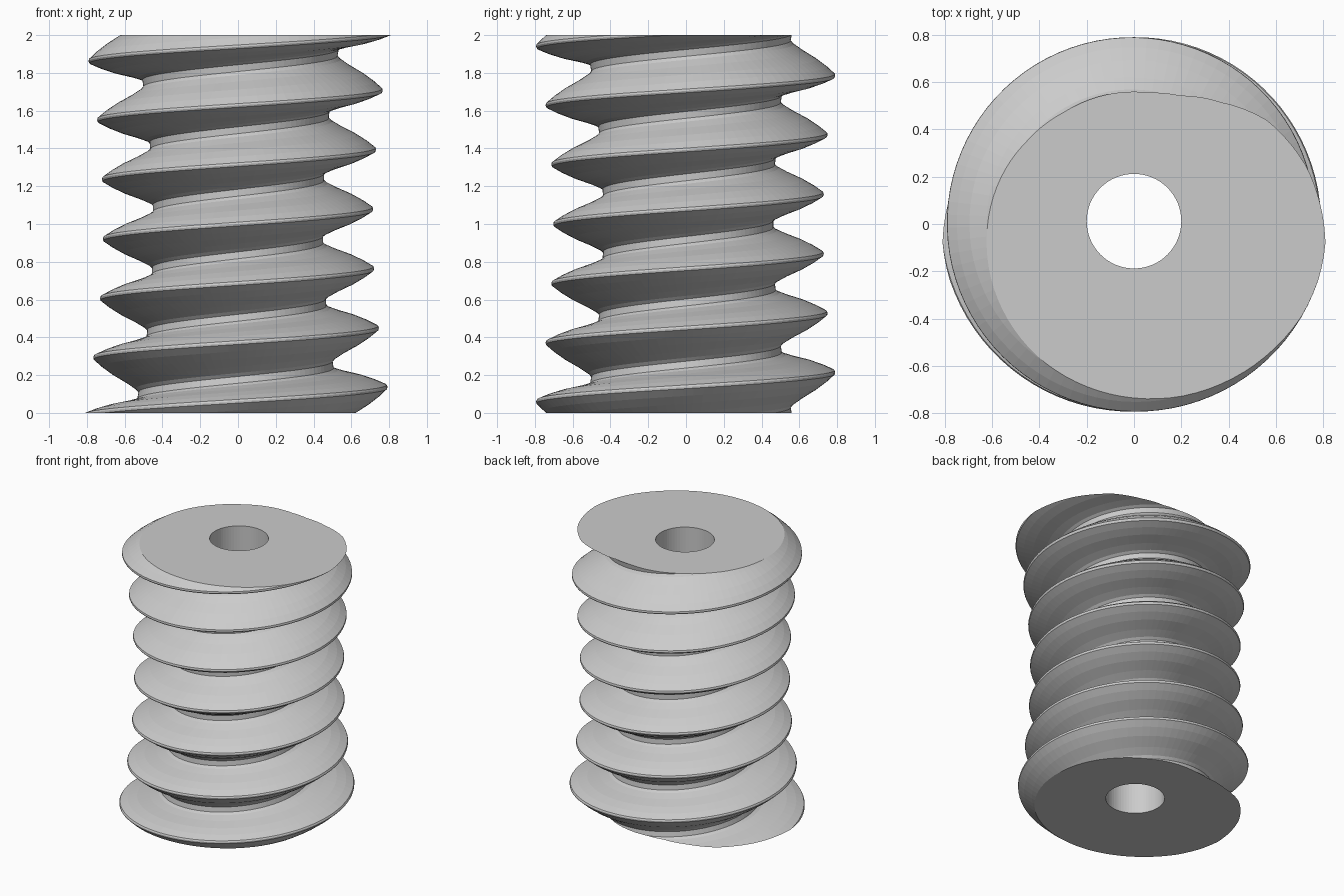
import bpy, bmesh, math

if "Cube" in bpy.data.objects:
    bpy.data.objects.remove(bpy.data.objects["Cube"])

SEG = 90              # steps per turn
HEIGHT = 2.0
AXIS_Y = 0.012        # small offset of the worm axis
HOLE_R = 0.20
WAIST_R = 0.715       # crest radius at mid height
ARC_R = 4.9           # radius of the arc that gives the hourglass shape
PITCH = 0.3145

# half of one thread: (distance along the axis from the crest, depth below it)
half = [(0.01, 0.003), (0.04, 0.05), (0.07, 0.11), (0.1, 0.19), (0.125, 0.247), (0.14, 0.265)]
profile = [(-z, d) for z, d in reversed(half)] + [(0, 0)] + half
M = len(profile)
TURNS = range(-5, 6)


def thread_point(theta, turn, z, depth):
    """Point of the thread, with the profile laid out around the arc centre."""
    a = ((theta / math.tau + turn) * PITCH + z) / ARC_R
    dist = ARC_R + depth
    r = WAIST_R + ARC_R - dist * math.cos(a) + 2 * depth
    r = WAIST_R + ARC_R - (ARC_R + depth) * math.cos(a)
    t = theta - math.pi / 2
    return (r * math.cos(t), r * math.sin(t) + AXIS_Y, HEIGHT / 2 + dist * math.sin(a))


# helical thread surface, each turn joined to the next
bm = bmesh.new()
cols = []
for i in range(SEG):
    th = math.tau * i / SEG
    cols.append([bm.verts.new(thread_point(th, k, z, d)) for k in TURNS for z, d in profile])
count = len(cols[0])
for i in range(SEG):
    last = i == SEG - 1
    a, b = cols[i], cols[(i + 1) % SEG]
    s = M if last else 0
    for j in range(count - 1 - s):
        bm.faces.new((a[j], b[j + s], b[j + 1 + s], a[j + 1]))

# trim both ends flat
for z, n in ((0, -1), (HEIGHT, 1)):
    bmesh.ops.bisect_plane(bm, geom=bm.verts[:] + bm.edges[:] + bm.faces[:], dist=1e-6,
                           plane_co=(0, 0, z), plane_no=(0, 0, n), clear_outer=True)
bmesh.ops.remove_doubles(bm, verts=bm.verts[:], dist=1e-5)


def angle(v):
    return math.atan2(v.co.y - AXIS_Y, v.co.x) % math.tau


# end faces: ring between the trimmed edge and the bore
bores = []
for z in (0, HEIGHT):
    rim = {v for e in bm.edges if e.is_boundary for v in e.verts if abs(v.co.z - z) < 1e-4}
    outer = sorted(rim, key=angle)
    inner = [bm.verts.new((HOLE_R * math.cos(v_a), HOLE_R * math.sin(v_a) + AXIS_Y, z))
             for v_a in (math.tau * i / 64 for i in range(64))]
    bores.append(inner)
    i = j = 0
    no, ni = len(outer), len(inner)
    while i < no or j < ni:
        next_o = angle(outer[i + 1]) if i + 1 < no else math.tau + (0 if i < no else 99)
        next_i = math.tau * (j + 1) / ni if j < ni else 999
        o, n = outer[i % no], inner[j % ni]
        if next_o <= next_i:
            tri = (o, outer[(i + 1) % no], n)
            i += 1
        else:
            tri = (o, inner[(j + 1) % ni], n)
            j += 1
        f = bm.faces.new(tri)
        f.normal_update()
        if (f.normal.z > 0) != (z > 0):
            f.normal_flip()

# bore wall
for i in range(64):
    k = (i + 1) % 64
    bm.faces.new((bores[0][k], bores[0][i], bores[1][i], bores[1][k]))
bmesh.ops.recalc_face_normals(bm, faces=bm.faces[:])

mesh = bpy.data.meshes.new("worm_gear")
bm.to_mesh(mesh)
bm.free()
worm = bpy.data.objects.new("worm_gear", mesh)
bpy.context.collection.objects.link(worm)

steel = bpy.data.materials.new("light_grey")
steel.diffuse_color = (0.6, 0.6, 0.6, 1)
steel.use_nodes = True
steel.node_tree.nodes["Principled BSDF"].inputs["Base Color"].default_value = steel.diffuse_color
mesh.materials.append(steel)
